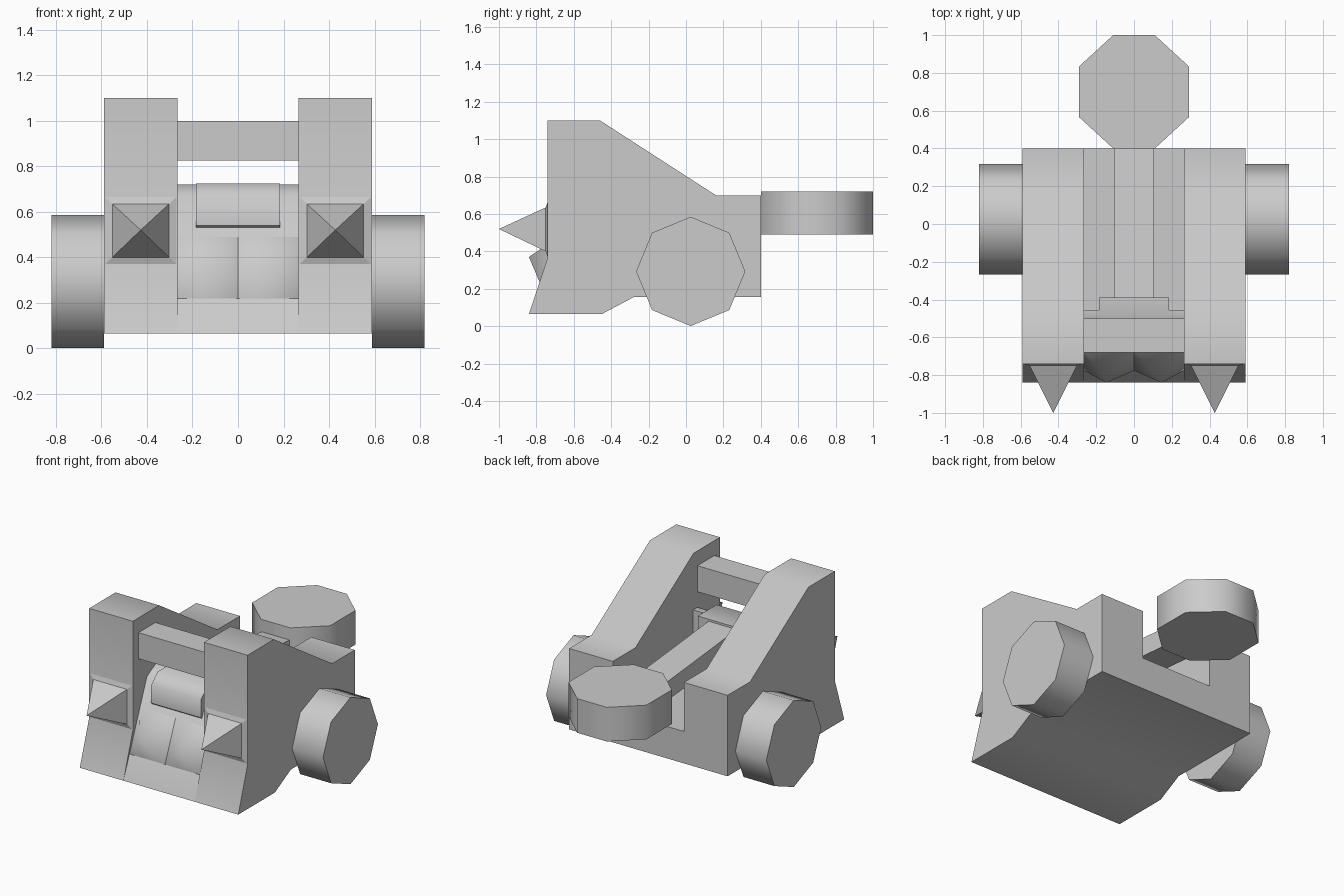
import bpy, bmesh, math

if "Cube" in bpy.data.objects:
    bpy.data.objects.remove(bpy.data.objects["Cube"], do_unlink=True)

grey = bpy.data.materials.new("plain_grey")
grey.use_nodes = True
GREY = (0.6, 0.6, 0.6, 1)
grey.diffuse_color = GREY
grey.node_tree.nodes["Principled BSDF"].inputs["Base Color"].default_value = GREY


def finish(name, bm, angle=50):
    bmesh.ops.recalc_face_normals(bm, faces=bm.faces)
    me = bpy.data.meshes.new(name)
    bm.to_mesh(me)
    bm.free()
    me.materials.append(grey)
    ob = bpy.data.objects.new(name, me)
    bpy.context.collection.objects.link(ob)
    bpy.ops.object.select_all(action='DESELECT')
    ob.select_set(True)
    bpy.context.view_layer.objects.active = ob
    bpy.ops.object.shade_smooth_by_angle(angle=math.radians(angle))
    return ob


def prism(name, outline, lo, hi, axis='X'):
    """Extrude an outline: (y, z) points along X, or (x, y) points along Z."""
    bm = bmesh.new()
    rings = []
    for d in (lo, hi):
        rings.append([bm.verts.new((d, a, b) if axis == 'X' else (a, b, d)) for a, b in outline])
        bm.faces.new(rings[-1])
    n = len(outline)
    for i in range(n):
        j = (i + 1) % n
        bm.faces.new((rings[0][i], rings[0][j], rings[1][j], rings[1][i]))
    return finish(name, bm)


def rect(y0, y1, z0, z1):
    return [(y0, z0), (y1, z0), (y1, z1), (y0, z1)]


def spike(name, cx):
    """Pyramid spike standing on a thin bevelled plate."""
    bm = bmesh.new()
    rings = []
    for hw, z0, z1, y in ((0.1625, 0.365, 0.67, -0.738), (0.125, 0.40, 0.635, -0.75)):
        rings.append([bm.verts.new((cx + sx * hw, y, z)) for sx, z in
                      ((-1, z0), (1, z0), (1, z1), (-1, z1))])
    tip = bm.verts.new((cx, -1.0, 0.52))
    bm.faces.new(rings[0])
    for i in range(4):
        j = (i + 1) % 4
        bm.faces.new((rings[0][i], rings[0][j], rings[1][j], rings[1][i]))
        bm.faces.new((rings[1][i], rings[1][j], tip))
    finish(name, bm, 20)


# Side walls, wheels and front spikes, once per side
wall = [(-0.74, 1.10), (-0.46, 1.10), (0.16, 0.70), (0.40, 0.70), (0.40, 0.155),
        (-0.28, 0.155), (-0.45, 0.065), (-0.84, 0.065), (-0.74, 0.365)]
wheel = [(0.025 + 0.292 * math.sin(i * math.pi / 4), 0.293 + 0.292 * math.cos(i * math.pi / 4))
         for i in range(8)]
for side, s in (("left", 1), ("right", -1)):
    prism(side + "_wall", wall, s * 0.265, s * 0.59)
    prism(side + "_wheel", wheel, s * 0.59, s * 0.82)
    spike(side + "_front_spike", s * 0.4275)

# Floor between the walls, rising to a block behind the front ramp
prism("base", [(-0.84, 0.065), (-0.59, 0.67), (-0.50, 0.72), (-0.455, 0.72), (-0.455, 0.37),
               (0.40, 0.37), (0.40, 0.155), (-0.28, 0.155), (-0.45, 0.065)], -0.265, 0.265)

# Two blunt teeth on the front ramp
bm = bmesh.new()
for cx in (-0.1325, 0.1325):
    y_at = lambda z: -0.84 + (z - 0.065) * 0.413
    ring = [bm.verts.new((cx + dx, y_at(z), z)) for dx, z in
            ((-0.1325, 0.22), (0.1325, 0.22), (0.1325, 0.49), (-0.1325, 0.49))]
    tip = bm.verts.new((cx * 1.1, -0.84, 0.37))
    for i in range(4):
        bm.faces.new((ring[i], ring[(i + 1) % 4], tip))
finish("ramp_teeth", bm, 90)

# Bar joining the tall wall tops
prism("crossbar", rect(-0.68, -0.50, 0.825, 1.0), -0.265, 0.265)

# Pivot block, throwing arm and bowl
prism("pivot_block", [(-0.39, 0.725), (-0.59, 0.725), (-0.66, 0.66), (-0.66, 0.54),
                      (-0.61, 0.50), (-0.39, 0.50)], -0.185, 0.185)
prism("throwing_arm", [(-0.43, 0.715), (0.42, 0.635), (0.42, 0.51), (-0.43, 0.58)], -0.105, 0.105)
prism("bowl", [(0.11, 0.40), (0.29, 0.565), (0.29, 0.835), (0.11, 1.0),
               (-0.11, 1.0), (-0.29, 0.835), (-0.29, 0.565), (-0.11, 0.40)], 0.49, 0.72, 'Z')
